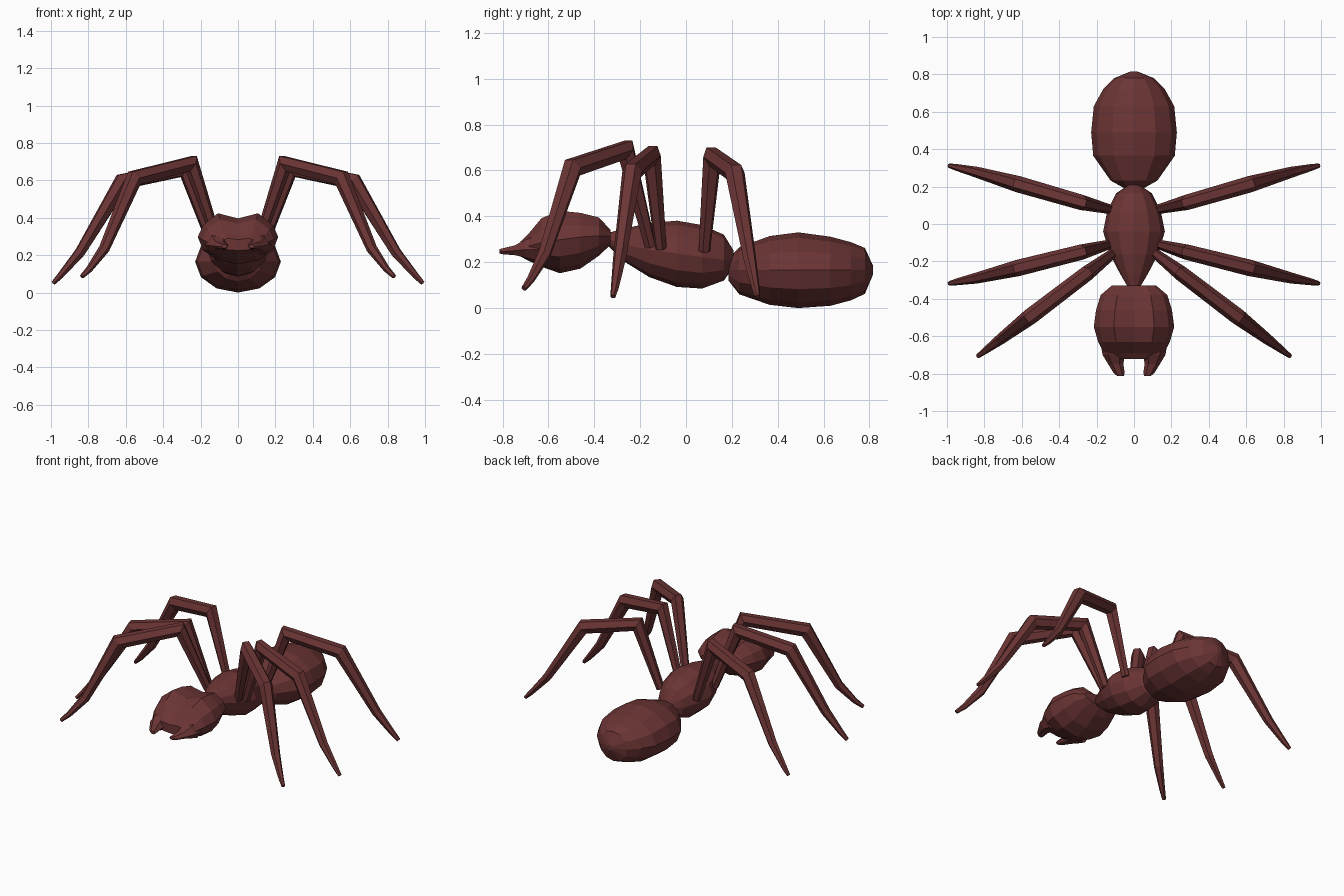
import bpy, bmesh, math
from mathutils import Vector

skin = bpy.data.materials.new("reddish brown")
skin.diffuse_color = (0.15, 0.035, 0.035, 1)


def loft(name, rings):
    """Skin a list of equal-length point rings and cap both ends."""
    bm = bmesh.new()
    loops = [[bm.verts.new(p) for p in ring] for ring in rings]
    n = len(loops[0])
    for a, b in zip(loops, loops[1:]):
        for i in range(n):
            j = (i + 1) % n
            bm.faces.new((a[i], a[j], b[j], b[i]))
    bm.faces.new(loops[0][::-1])
    bm.faces.new(loops[-1])
    bmesh.ops.recalc_face_normals(bm, faces=bm.faces)
    mesh = bpy.data.meshes.new(name)
    bm.to_mesh(mesh)
    bm.free()
    mesh.materials.append(skin)
    obj = bpy.data.objects.new(name, mesh)
    bpy.context.collection.objects.link(obj)
    return obj


# Cross-sections: unit outlines around the body axis
ROUND = [(math.cos(i * math.pi / 6), math.sin(i * math.pi / 6)) for i in range(12)]
HEAD = list(ROUND)
HEAD[2], HEAD[3], HEAD[4] = (0.5, 1.0), (0.0, 0.78), (-0.5, 1.0)   # groove on top


def body(name, shape, stations):
    """Stations are (y, half width, bottom z, middle z, top z, centre x)."""
    rings = []
    for y, w, lo, mid, hi, x in stations:
        rings.append([(x + w * c, y, mid + s * (hi - mid if s > 0 else mid - lo))
                      for c, s in shape])
    return loft(name, rings)


# Abdomen
body("abdomen", ROUND, [
    (0.185, 0.040, 0.120, 0.165, 0.215, 0),
    (0.232, 0.125, 0.060, 0.165, 0.265, 0),
    (0.365, 0.218, 0.014, 0.165, 0.314, 0),
    (0.490, 0.229, 0.000, 0.165, 0.330, 0),
    (0.630, 0.215, 0.010, 0.165, 0.311, 0),
    (0.720, 0.165, 0.034, 0.165, 0.287, 0),
    (0.780, 0.105, 0.062, 0.165, 0.262, 0),
    (0.815, 0.020, 0.145, 0.165, 0.185, 0)])

# Thorax, tilted up towards the head
body("thorax", ROUND, [
    (-0.350, 0.025, 0.280, 0.305, 0.325, 0),
    (-0.265, 0.075, 0.200, 0.275, 0.348, 0),
    (-0.160, 0.130, 0.135, 0.255, 0.370, 0),
    (-0.040, 0.165, 0.092, 0.238, 0.381, 0),
    (0.070, 0.143, 0.085, 0.222, 0.362, 0),
    (0.165, 0.095, 0.120, 0.210, 0.320, 0),
    (0.208, 0.030, 0.180, 0.210, 0.250, 0)])

# Head with a groove along the top
body("head", HEAD, [
    (-0.330, 0.120, 0.275, 0.312, 0.342, 0),
    (-0.380, 0.178, 0.228, 0.315, 0.395, 0),
    (-0.460, 0.203, 0.172, 0.310, 0.415, 0),
    (-0.550, 0.215, 0.152, 0.298, 0.424, 0),
    (-0.630, 0.192, 0.180, 0.285, 0.392, 0),
    (-0.690, 0.160, 0.208, 0.268, 0.320, 0),
    (-0.722, 0.115, 0.225, 0.258, 0.290, 0)])

# Jaws and legs on both sides
SIX = [(math.cos(i * math.pi / 3), math.sin(i * math.pi / 3)) for i in range(6)]


def leg(name, joints, radii):
    """Six-sided tapered tube with mitred joints, lying in a vertical plane."""
    pts = [Vector(p) for p in joints]
    flat = pts[-1] - pts[0]
    side = Vector((-flat.y, flat.x, 0)).normalized()
    rings = []
    for i, p in enumerate(pts):
        before = (p - pts[max(i - 1, 0)]).normalized()
        after = (pts[min(i + 1, len(pts) - 1)] - p).normalized()
        run = (before + after).normalized()
        up = run.cross(side).normalized()
        bend = run.dot(after if after.length else before)
        r = radii[i]
        rings.append([p + side * r * c + up * r * s / max(bend, 0.6) for c, s in SIX])
    return loft(name, rings)


LEGS = {
    "front_leg": [(0.11, -0.155, 0.27), (0.25, -0.263, 0.690), (0.555, -0.495, 0.612),
                  (0.715, -0.617, 0.235), (0.795, -0.677, 0.125), (0.835, -0.707, 0.085)],
    "middle_leg": [(0.135, -0.11, 0.26), (0.28, -0.15, 0.665), (0.620, -0.235, 0.595),
                   (0.845, -0.290, 0.215), (0.950, -0.310, 0.09), (0.988, -0.318, 0.05)],
    "rear_leg": [(0.135, 0.08, 0.25), (0.28, 0.115, 0.660), (0.620, 0.213, 0.590),
                 (0.845, 0.278, 0.215), (0.950, 0.303, 0.09), (0.988, 0.312, 0.05)]}

for label, sx in (("right", 1), ("left", -1)):
    body(label + "_jaw", SIX, [
        (-0.640, 0.070, 0.195, 0.255, 0.330, sx * 0.108),
        (-0.700, 0.060, 0.215, 0.255, 0.305, sx * 0.108),
        (-0.748, 0.041, 0.228, 0.250, 0.276, sx * 0.098),
        (-0.795, 0.030, 0.232, 0.247, 0.264, sx * 0.080),
        (-0.813, 0.018, 0.236, 0.247, 0.258, sx * 0.072)])
    for part, path in LEGS.items():
        leg(label + "_" + part, [(sx * x, y, z) for x, y, z in path],
            [0.026, 0.041, 0.044, 0.029, 0.018, 0.012])
